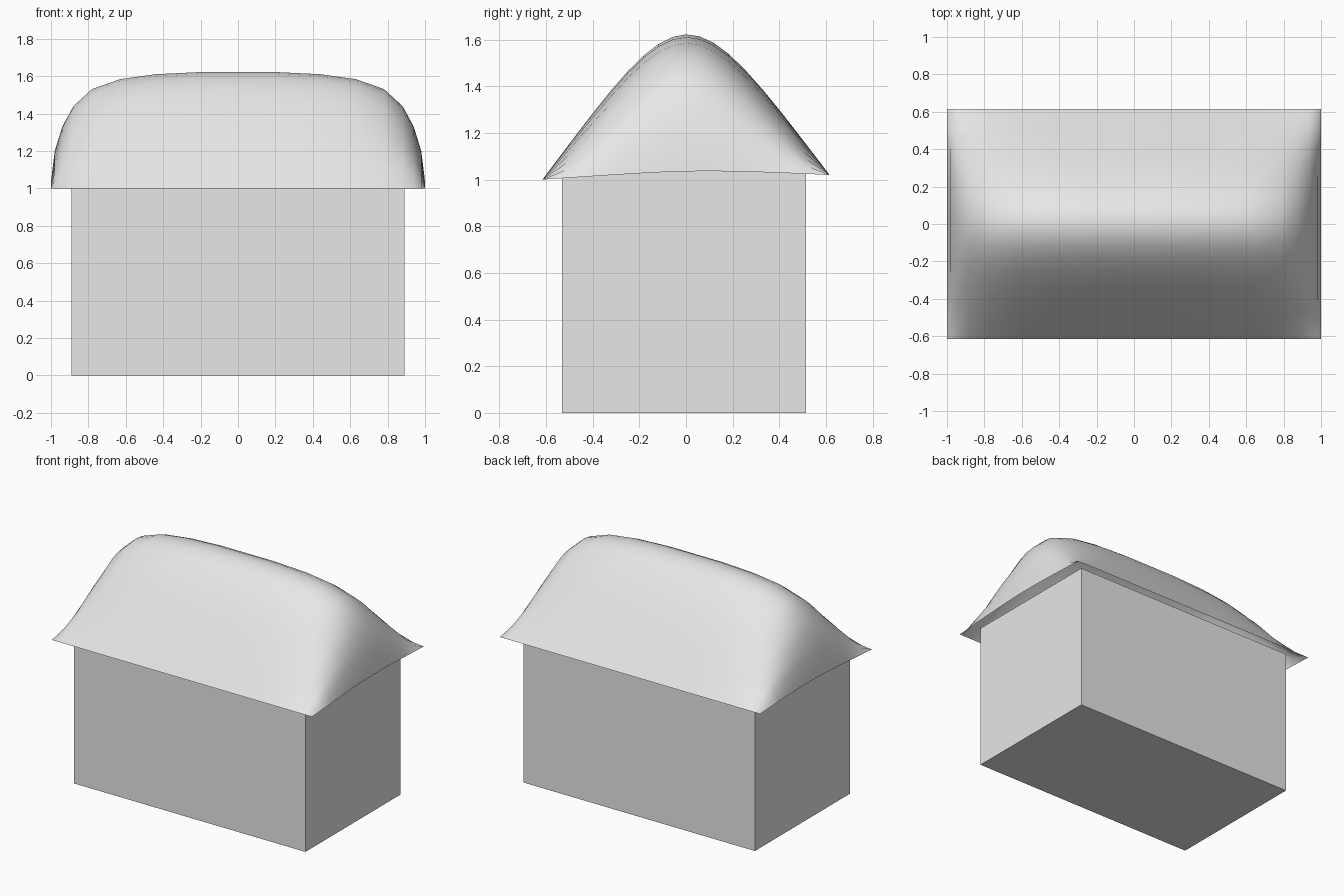
import bpy
import bmesh

cube = bpy.data.objects.get("Cube")
if cube:
    bpy.data.objects.remove(cube, do_unlink=True)

grey = bpy.data.materials.new("plain_grey")
grey.use_nodes = True
grey.diffuse_color = (0.8, 0.8, 0.8, 1)
grey.node_tree.nodes["Principled BSDF"].inputs["Base Color"].default_value = (0.8, 0.8, 0.8, 1)


def finish(bm, name):
    mesh = bpy.data.meshes.new(name)
    bmesh.ops.recalc_face_normals(bm, faces=bm.faces)
    bm.to_mesh(mesh)
    bm.free()
    obj = bpy.data.objects.new(name, mesh)
    bpy.context.collection.objects.link(obj)
    mesh.materials.append(grey)
    return obj


# Walls: a plain box tucked under the roof
bm = bmesh.new()
bmesh.ops.create_cube(bm, size=1)
for v in bm.verts:
    v.co.x *= 1.78
    v.co.y = v.co.y * 1.045 - 0.008
    v.co.z = (v.co.z + 0.5) * 1.05
finish(bm, "walls")

# Roof: an open curved shell, ridge outline (x, relative height) swept with a tent profile
half_ridge = [(1, 0), (0.98, 0.28), (0.94, 0.5), (0.88, 0.69), (0.78, 0.845),
              (0.63, 0.935), (0.44, 0.98), (0.2, 1)]
ridge = [(-x, f) for x, f in half_ridge] + half_ridge[::-1]
STEPS = 16

bm = bmesh.new()
rows = []
for x, f in ridge:
    row = []
    for i in range(STEPS + 1):
        t = i / STEPS
        y = 0.615 * (t ** 3 - (1 - t) ** 3)
        arch = 4 * t * (1 - t)
        z = 1 + 0.02 * t + arch * (0.025 + 0.587 * f)
        # long eaves stay straight, gable ends bow up slightly
        row.append(bm.verts.new((x, y, z)))
    rows.append(row)
for a, b in zip(rows, rows[1:]):
    for i in range(STEPS):
        bm.faces.new((a[i], b[i], b[i + 1], a[i + 1])).smooth = True
roof = finish(bm, "roof")

# Keep the shell facing outward
if sum(p.normal.z for p in roof.data.polygons) < 0:
    roof.data.flip_normals()
